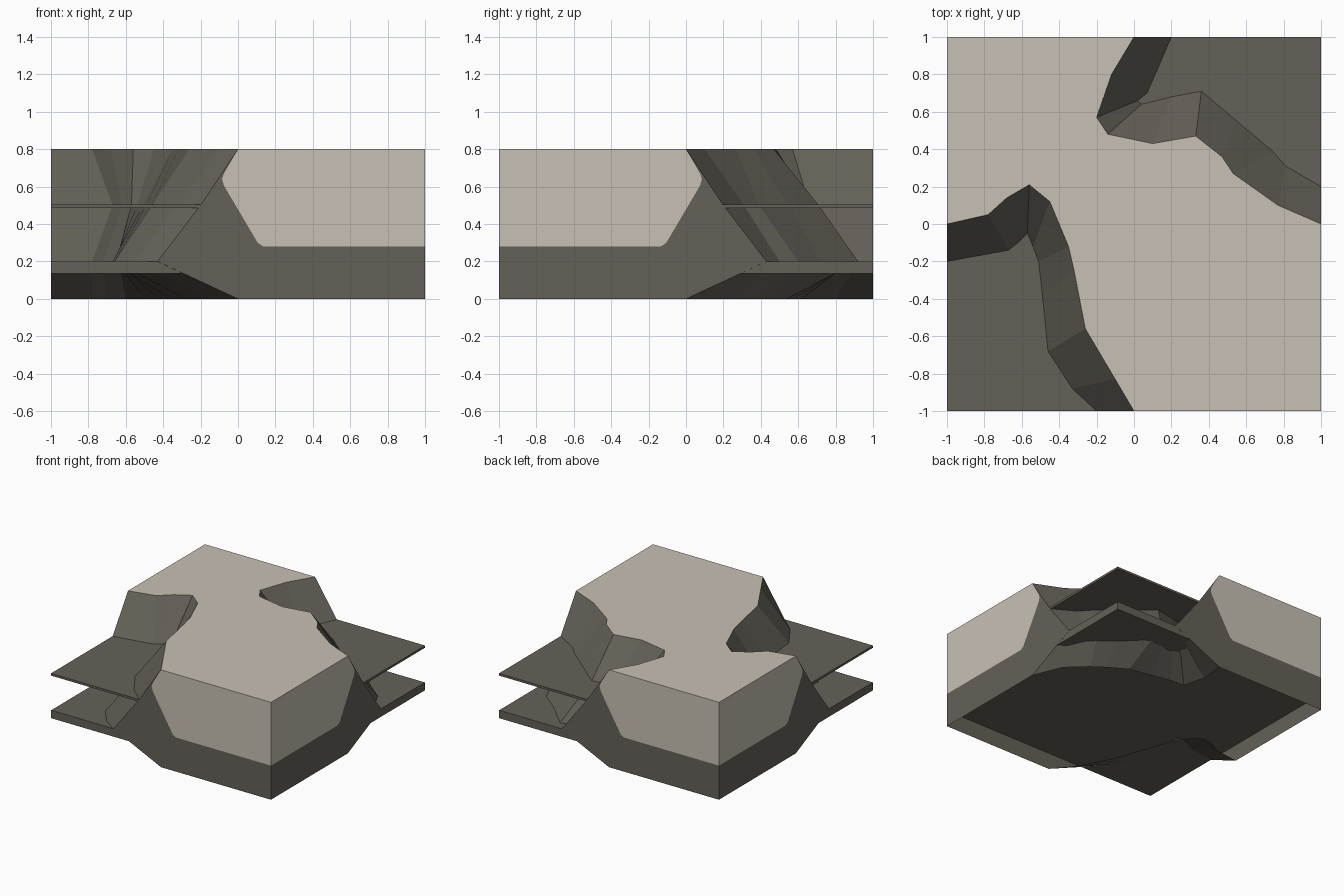
import bpy, bmesh

if "Cube" in bpy.data.objects:
    bpy.data.objects.remove(bpy.data.objects["Cube"])


def material(name, rgb):
    m = bpy.data.materials.new(name)
    m.diffuse_color = (*rgb, 1)
    m.use_nodes = True
    m.node_tree.nodes["Principled BSDF"].inputs["Base Color"].default_value = m.diffuse_color
    return m


SAND = material("sand", (0.58, 0.53, 0.455))
ROCK = material("rock", (0.130, 0.120, 0.099))


def finish(bm, name, mats):
    bmesh.ops.remove_doubles(bm, verts=bm.verts, dist=0.0005)
    bmesh.ops.recalc_face_normals(bm, faces=bm.faces)
    mesh = bpy.data.meshes.new(name)
    bm.to_mesh(mesh)
    bm.free()
    for m in mats:
        mesh.materials.append(m)
    obj = bpy.data.objects.new(name, mesh)
    bpy.context.collection.objects.link(obj)
    return obj


def face(bm, pts, mat=0):
    f = bm.faces.new([bm.verts.new(p) for p in pts])
    f.material_index = mat


# Front-left cliff contours
FL_RIM = [(-1, 0), (-.78, .05), (-.68, .14), (-.56, .21), (-.45, .12),
          (-.35, -.12), (-.32, -.25), (-.26, -.56), (-.1, -.83), (0, -1)]
FL_MID = [(-1, -.2), (-.67, -.14), (-.62, -.1), (-.57, -.05), (-.54, -.12),
          (-.51, -.2), (-.49, -.38), (-.46, -.68), (-.33, -.88), (-.2, -1)]
FL_LOW = [(-1, -.43), (-.78, -.4), (-.72, -.36), (-.64, -.33), (-.65, -.38),
          (-.66, -.45), (-.67, -.55), (-.66, -.78), (-.55, -.92), (-.43, -1)]
FL_BASE = [(-1, 0), (-.78, .03), (-.7, .08), (-.6, .1), (-.5, .02),
           (-.42, -.15), (-.37, -.3), (-.28, -.55), (-.14, -.83), (0, -1)]

# Back-right cliff contours
BR_RIM = [(0, 1), (-.12, .8), (-.2, .57), (-.14, .48), (.1, .43),
          (.33, .47), (.47, .36), (.53, .27), (.77, .1), (1, 0)]
BR_MID = [(.2, 1), (.07, .7), (.02, .66), (.04, .64), (.2, .68),
          (.36, .71), (.55, .55), (.74, .39), (.81, .31), (1, .2)]
BR_LOW = [(.43, 1), (.33, .92), (.3, .88), (.34, .86), (.42, .89),
          (.5, .92), (.7, .72), (.85, .6), (.9, .5), (1, .43)]
BR_BASE = [(0, 1), (-.02, .8), (.03, .62), (.15, .61), (.3, .58),
           (.5, .54), (.65, .45), (.75, .38), (.9, .24), (1, 0)]

body = bmesh.new()

# Flat sandy top
face(body, [(x, y, .8) for x, y in FL_RIM + [(1, -1)] + BR_RIM[::-1] + [(-1, 1)]], 0)

# Cliff faces lofted from rim to base, undercut at the bottom
LEVELS = (.8, .5, .2, 0)
for rings in ((FL_RIM, FL_MID, FL_LOW, FL_BASE), (BR_RIM, BR_MID, BR_LOW, BR_BASE)):
    for k in range(3):
        a, b = rings[k], rings[k + 1]
        za, zb = LEVELS[k], LEVELS[k + 1]
        for i in range(len(a) - 1):
            face(body, [(*a[i], za), (*a[i + 1], za), (*b[i + 1], zb), (*b[i], zb)], 1)

# Four cut walls: sand panel with a rock border
EDGE = [(1, .28), (.135, .28), (.105, .3), (-.075, .605), (-.085, .64), (-.075, .67), (0, .8)]
SAND_PANEL = EDGE + [(1, .8)]
ROCK_PANEL = EDGE + [(-.2, .5), (-.43, .2), (0, 0), (1, 0)]
WALLS = (lambda u, z: (u, -1, z), lambda u, z: (1, -u, z),
         lambda u, z: (-u, 1, z), lambda u, z: (-1, u, z))
for place in WALLS:
    face(body, [place(u, z) for u, z in SAND_PANEL], 0)
    face(body, [place(u, z) for u, z in ROCK_PANEL], 1)
finish(body, "cliff_body", [SAND, ROCK])


def slab(name, outline, z0, z1):
    bm = bmesh.new()
    face(bm, [(x, y, z0) for x, y in outline])
    r = bmesh.ops.extrude_face_region(bm, geom=bm.faces[:])
    tops = [v for v in r["geom"] if isinstance(v, bmesh.types.BMVert)]
    bmesh.ops.translate(bm, verts=tops, vec=(0, 0, z1 - z0))
    return finish(bm, name, [ROCK])


# Thin upper ledges in the two low corners
slab("front_left_ledge", FL_MID + [(-1, -1)], .485, .503)
slab("back_right_ledge", BR_MID + [(1, 1)], .485, .503)

# Lower floor running through the whole tile
s = .999
slab("lower_floor", [(-s, -s), (s, -s), (s, s), (-s, s)], .135, .2)
